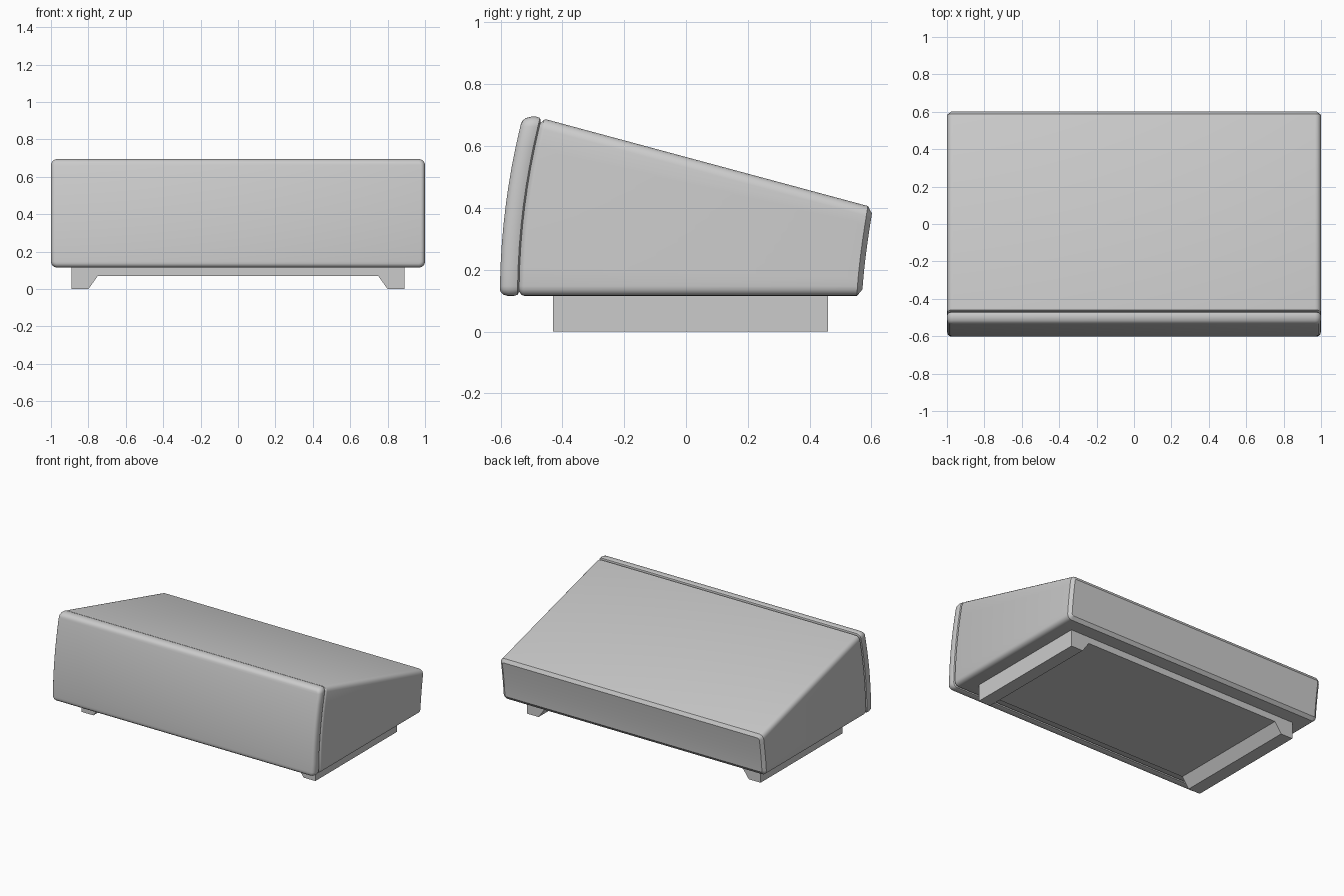
import bpy, bmesh
from math import sin, cos, pi

if "Cube" in bpy.data.objects:
    bpy.data.objects.remove(bpy.data.objects["Cube"])

Z0 = 0.115          # underside of the housing
R = 0.032           # corner radius seen from the front


def finish(name, bm, angle):
    bmesh.ops.recalc_face_normals(bm, faces=bm.faces)
    me = bpy.data.meshes.new(name)
    bm.to_mesh(me)
    bm.free()
    ob = bpy.data.objects.new(name, me)
    bpy.context.collection.objects.link(ob)
    bpy.ops.object.select_all(action='DESELECT')
    ob.select_set(True)
    bpy.context.view_layer.objects.active = ob
    bpy.ops.object.shade_smooth_by_angle(angle=angle)
    return ob


def front_curve(z):
    return 0.07 * max(0, (z - Z0) / 0.565) ** 2


def back_curve(z):
    return 0.032 * max(0, (z - Z0) / 0.27) ** 1.4


def half_section(inset, top):
    """Right half of a rounded rectangle, bottom to top, as (x, z)."""
    x, lo, hi = 1 - inset, Z0 + inset, top - inset
    r = max(R - inset, 0.012)
    steps = [i / 4 * pi / 2 for i in range(5)]
    pts = [(x - r + r * sin(a), lo + r - r * cos(a)) for a in steps]
    pts += [(x, lo + r + (hi - lo - 2 * r) * i / 8) for i in range(1, 8)]
    pts += [(x - r + r * cos(a), hi - r + r * sin(a)) for a in steps]
    return pts


def loft(name, rings):
    """Skin curved sections given as (inset, y, top, curve)."""
    bm = bmesh.new()
    loops = []
    for inset, y, top, curve in rings:
        half = half_section(inset, top)
        pts = half + [(-x, z) for x, z in reversed(half)]
        loops.append([bm.verts.new((x, y + curve(z), z)) for x, z in pts])
    n = len(loops[0])
    for a, b in zip(loops, loops[1:]):
        for i in range(n):
            j = (i + 1) % n
            bm.faces.new((a[i], a[j], b[j], b[i]))
    # end faces as rows so that they follow the curve
    for ring in (loops[0], loops[-1]):
        for i in range(n // 2 - 1):
            bm.faces.new((ring[i], ring[i + 1], ring[n - 2 - i], ring[n - 1 - i]))
    return finish(name, bm, 0.6)


# Curved front panel with softened rim
loft("front_panel", [(i, y, 0.695, front_curve) for i, y in (
    (0.022, -0.602), (0.012, -0.599), (0.004, -0.59), (0, -0.575),
    (0, -0.557), (0.004, -0.545), (0.014, -0.54))])

# Wedge housing tapering to the back
loft("housing", [
    (0.014, -0.54, 0.688, front_curve),
    (0.003, -0.531, 0.688, front_curve),
    (0, -0.522, 0.686, front_curve),
    (0, 0.553, 0.406, back_curve),
    (0.022, 0.57, 0.404, back_curve)])

# Base plate with a tapered runner along each side
half = [(0.75, 0.07), (0.80, 0), (0.89, 0), (0.89, 0.125)]
profile = half + [(-x, z) for x, z in reversed(half)]
bm = bmesh.new()
face = bm.faces.new([bm.verts.new((x, -0.43, z)) for x, z in profile])
ext = bmesh.ops.extrude_face_region(bm, geom=[face])
bmesh.ops.translate(bm, vec=(0, 0.89, 0),
                    verts=[v for v in ext["geom"] if isinstance(v, bmesh.types.BMVert)])
finish("base_with_runners", bm, 0.5)
